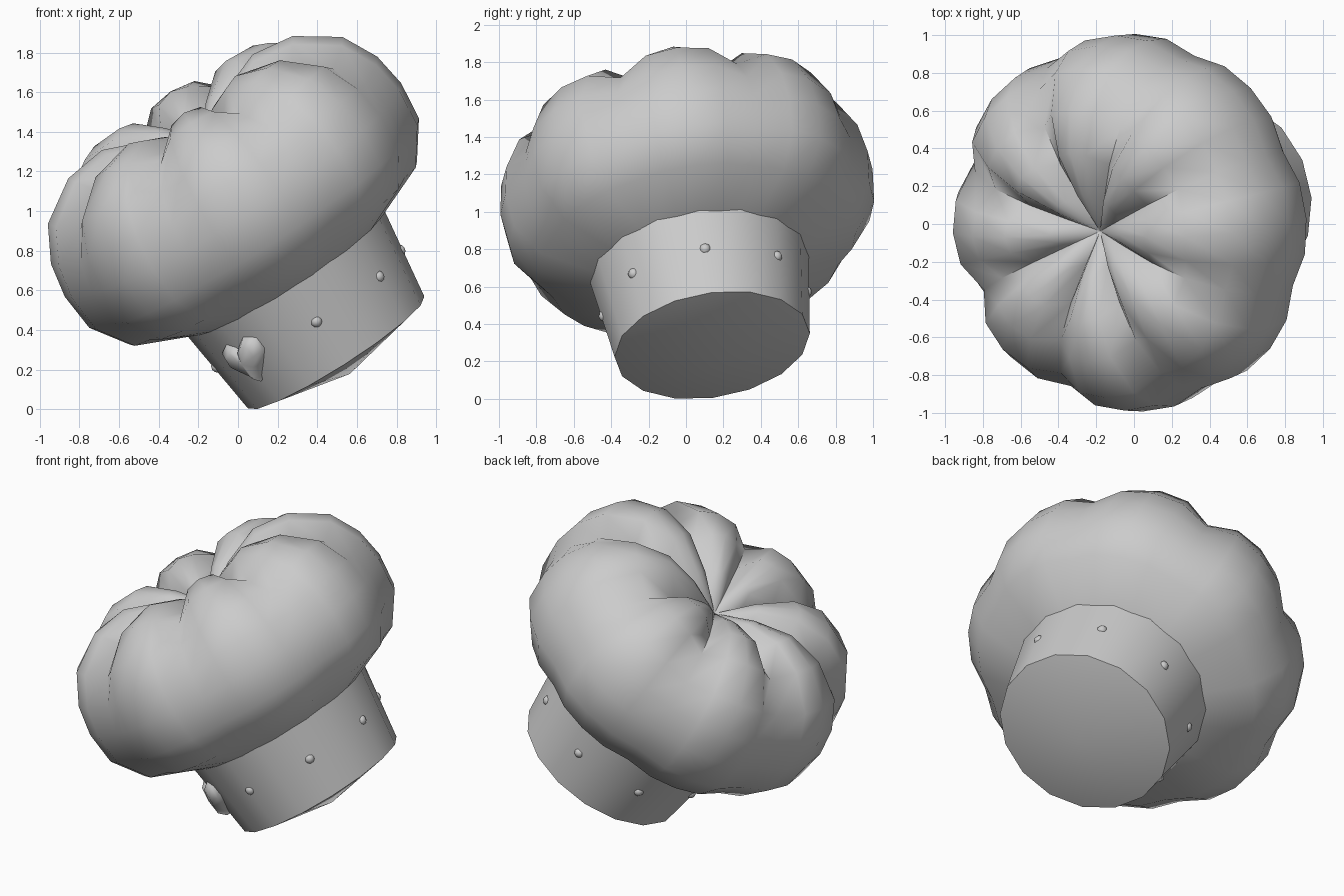
import bpy, bmesh
from math import sin, cos, pi, tau, radians
from mathutils import Matrix, Vector

cube = bpy.data.objects.get("Cube")
if cube:
    bpy.data.objects.remove(cube)

# Single plain material
grey = bpy.data.materials.new("light_grey")
grey.use_nodes = True
grey.diffuse_color = (0.6, 0.6, 0.6, 1)
grey.node_tree.nodes["Principled BSDF"].inputs["Base Color"].default_value = (0.6, 0.6, 0.6, 1)

# Tilted frame shared by all parts, origin at the centre of the band's base
axis = Vector((-0.53, -0.14, 0.835)).normalized()
side = (Vector((1, 0, 0)) - axis * axis.x).normalized()
tilt = Matrix((side, axis.cross(side), axis)).transposed().to_4x4()
tilt = Matrix.Translation((0.495, 0.14, 0.287)) @ tilt @ Matrix.Rotation(radians(5), 4, 'Z')


def finish(name, bm, angle):
    bmesh.ops.recalc_face_normals(bm, faces=bm.faces)
    mesh = bpy.data.meshes.new(name)
    bm.to_mesh(mesh)
    bm.free()
    mesh.materials.append(grey)
    obj = bpy.data.objects.new(name, mesh)
    bpy.context.collection.objects.link(obj)
    obj.matrix_world = tilt
    bpy.ops.object.select_all(action='DESELECT')
    obj.select_set(True)
    bpy.context.view_layer.objects.active = obj
    bpy.ops.object.shade_smooth_by_angle(angle=radians(angle))
    return obj


def bridge(bm, rings):
    """Join consecutive vertex rings with quads."""
    for low, high in zip(rings, rings[1:]):
        for i in range(len(low)):
            j = (i + 1) % len(low)
            bm.faces.new((low[i], low[j], high[j], high[i]))


def fan(bm, ring, tip):
    for i in range(len(ring)):
        bm.faces.new((ring[i], ring[(i + 1) % len(ring)], tip))


# Flared band with a shallow domed base, closed at the top
bm = bmesh.new()
rings = [[bm.verts.new((r * cos(tau * i / 16), r * sin(tau * i / 16), h)) for i in range(16)]
         for r, h in ((0.527, 0), (0.595, 0.52))]
bridge(bm, rings)
fan(bm, rings[0], bm.verts.new((0, 0, -0.13)))
bm.faces.new(rings[1])
finish("band", bm, 40)

# Puffed crown: blend a ridge profile and a groove profile around eight lobes
ridge = [(0.56, 0.47), (0.86, 0.6), (0.985, 0.78), (1.005, 0.98), (0.975, 1.16),
         (0.88, 1.34), (0.67, 1.48), (0.45, 1.51), (0.22, 1.42)]
groove = [(0.56, 0.47), (0.83, 0.61), (0.94, 0.78), (0.955, 0.97), (0.92, 1.12),
          (0.82, 1.27), (0.62, 1.37), (0.4, 1.37), (0.18, 1.32)]
bm = bmesh.new()
rings = []
for (r1, h1), (r0, h0) in zip(ridge, groove):
    ring = []
    for i in range(32):
        a = tau * i / 32
        w = abs(cos(4 * a)) ** 0.5
        r, h = r0 + (r1 - r0) * w, h0 + (h1 - h0) * w
        ring.append(bm.verts.new((r * cos(a), r * sin(a), h)))
    rings.append(ring)
bridge(bm, rings)
fan(bm, rings[-1], bm.verts.new((0, 0, 1.27)))
finish("puffed_crown", bm, 80)

# Studs around the band, leaving one place for the heart
for k in range(8):
    if k == 5:
        continue
    a = k * pi / 4
    bm = bmesh.new()
    bmesh.ops.create_uvsphere(bm, u_segments=10, v_segments=6, radius=0.031)
    bmesh.ops.translate(bm, verts=bm.verts, vec=(0.545 * cos(a), 0.545 * sin(a), 0.265))
    finish("stud_%d" % k, bm, 60)

# Faceted raised heart
a = 5 * pi / 4
out, across, up = Vector((cos(a), sin(a), 0)), Vector((-sin(a), cos(a), 0)), Vector((0, 0, 1))
centre = out * 0.555 + up * 0.265
bm = bmesh.new()
rings = []
for scale, depth in ((1, -0.05), (1, 0.01), (0.7, 0.05)):
    ring = []
    for i in range(14):
        t = tau * i / 14
        x = 16 * sin(t) ** 3
        y = 13 * cos(t) - 5 * cos(2 * t) - 2 * cos(3 * t) - cos(4 * t) + 2
        ring.append(bm.verts.new(centre + (across * x + up * y) * 0.0085 * scale + out * depth))
    rings.append(ring)
bridge(bm, rings)
fan(bm, rings[-1], bm.verts.new(centre + out * 0.06))
finish("heart", bm, 50)
